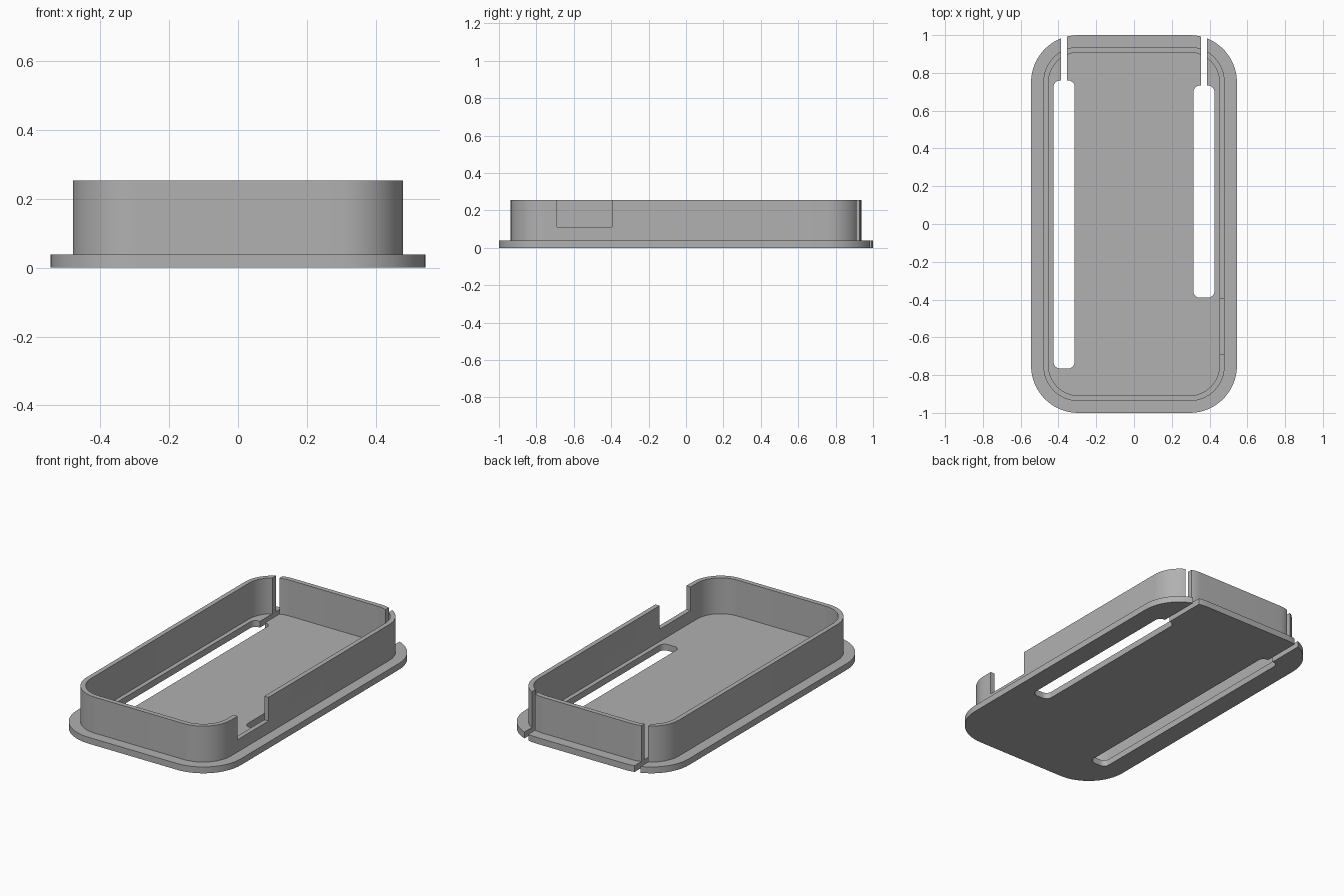
import bpy
import bmesh
from math import cos, sin, pi, radians

if "Cube" in bpy.data.objects:
    bpy.data.objects.remove(bpy.data.objects["Cube"])

# Single grey material
grey = bpy.data.materials.new("grey plastic")
grey.use_nodes = True
colour = (0.44, 0.44, 0.44, 1)
grey.diffuse_color = colour
grey.node_tree.nodes["Principled BSDF"].inputs["Base Color"].default_value = colour


def rounded_block(name, x0, x1, y0, y1, z0, z1, radius=0, steps=16):
    """Upright prism with a rounded rectangle outline."""
    corners = [(x1, y1, -1, -1), (x0, y1, 1, -1), (x0, y0, 1, 1), (x1, y0, -1, 1)]
    bm = bmesh.new()
    outline = []
    for i, (x, y, dx, dy) in enumerate(corners):
        for k in range(steps + 1 if radius else 1):
            a = pi / 2 * (i + k / steps)
            outline.append(bm.verts.new((x + radius * (dx + cos(a)),
                                         y + radius * (dy + sin(a)), z0))
                           if radius else bm.verts.new((x, y, z0)))
    face = bm.faces.new(outline)
    top = bmesh.ops.extrude_face_region(bm, geom=[face])["geom"]
    bmesh.ops.translate(bm, vec=(0, 0, z1 - z0),
                        verts=[v for v in top if isinstance(v, bmesh.types.BMVert)])
    bmesh.ops.recalc_face_normals(bm, faces=bm.faces)
    mesh = bpy.data.meshes.new(name)
    bm.to_mesh(mesh)
    bm.free()
    mesh.materials.append(grey)
    obj = bpy.data.objects.new(name, mesh)
    bpy.context.collection.objects.link(obj)
    return obj


def activate(obj):
    bpy.ops.object.select_all(action="DESELECT")
    obj.select_set(True)
    bpy.context.view_layer.objects.active = obj


def cut(obj, *block):
    """Subtract a rounded block from an object."""
    cutter = rounded_block("cutter", *block)
    cutter.hide_render = True
    mod = obj.modifiers.new("cut", "BOOLEAN")
    mod.operation = "DIFFERENCE"
    mod.solver = "EXACT"
    mod.object = cutter
    activate(obj)
    bpy.ops.object.modifier_apply(modifier=mod.name)
    bpy.data.objects.remove(cutter)


BASE_TOP, RIM = 0.038, 0.254

# Flanged floor plate and the wall standing on it
plate = rounded_block("base_plate", -0.545, 0.545, -1, 1, 0, BASE_TOP, 0.25)
wall = rounded_block("wall", -0.48, 0.48, -0.937, 0.937, BASE_TOP, RIM, 0.185)
cut(wall, -0.452, 0.452, -0.908, 0.908, -0.1, 0.4, 0.157)

# Long floor slots, each opening to the back through a narrow gap
for side, front, back in ((-1, -0.765, 0.76), (1, -0.39, 0.733)):
    x = side * 0.37
    cut(plate, x - 0.056, x + 0.056, front, back, -0.1, 0.1, 0.035, 8)
    for part in (plate, wall):
        cut(part, x - 0.0165, x + 0.0165, 0.7, 1.1, -0.1, 0.4)

# Notch in the left wall
cut(wall, 0.4, 0.6, -0.69, -0.395, 0.112, 0.4)

for part in (plate, wall):
    activate(part)
    bpy.ops.object.shade_smooth_by_angle(angle=radians(30))
